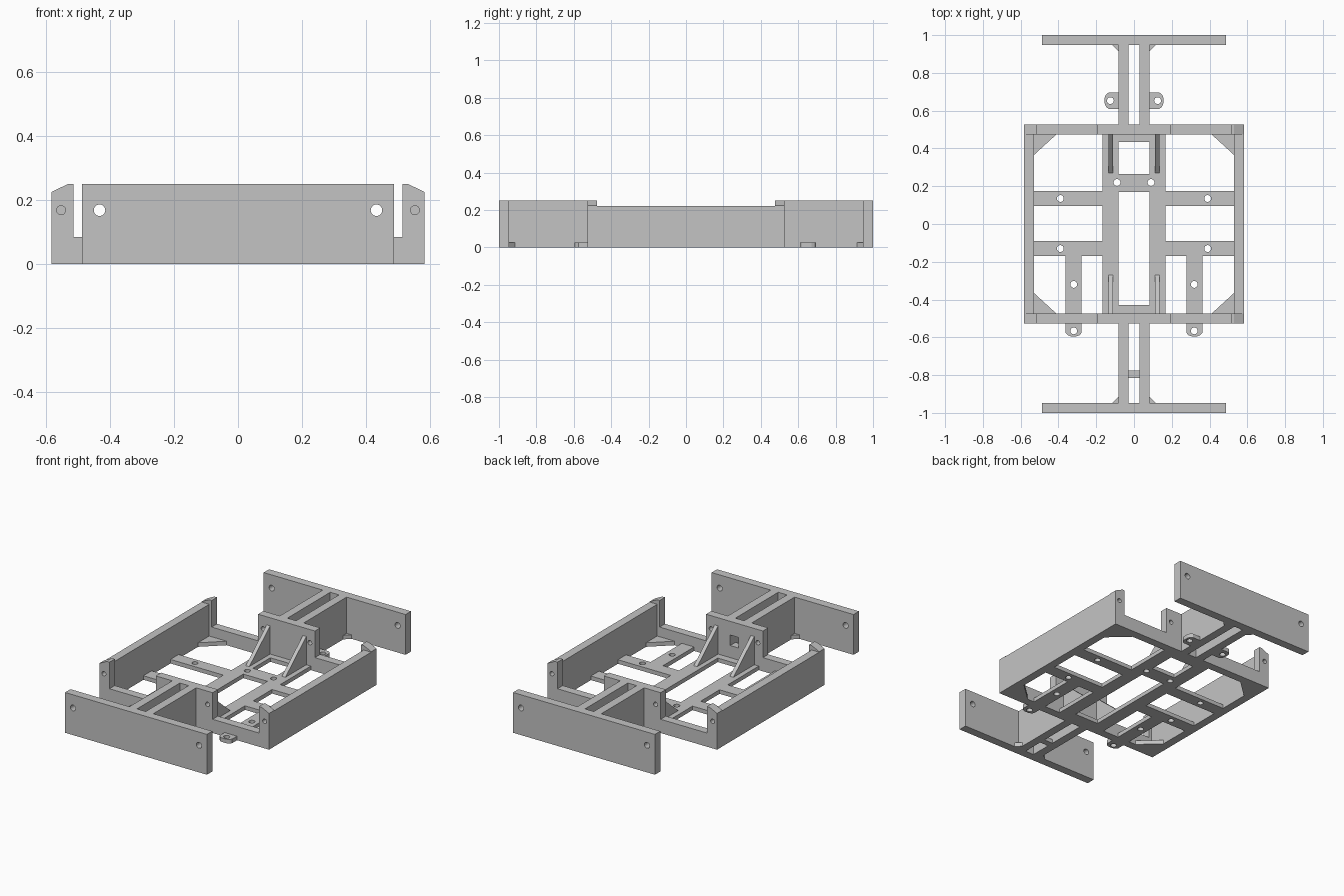
import bpy, bmesh
from math import cos, sin, tau

cube = bpy.data.objects.get("Cube")
if cube:
    bpy.data.objects.remove(cube, do_unlink=True)

GREY = (0.55, 0.55, 0.55, 1)
grey = bpy.data.materials.new("light_grey_plastic")
grey.use_nodes = True
grey.diffuse_color = GREY
grey.node_tree.nodes["Principled BSDF"].inputs["Base Color"].default_value = GREY

FLOOR = 0.025
TOP = 0.25
HOLE_Z = 0.168


def circle(u, v, r=0.018, n=24):
    return [(u + r * cos(tau * i / n), v + r * sin(tau * i / n)) for i in range(n)]


def rect(u0, v0, u1, v1):
    return [(u0, v0), (u1, v0), (u1, v1), (u0, v1)]


def flip(points, s=-1):
    return [(s * u, v) for u, v in points]


def both(loops):
    return loops + [flip(p) for p in loops]


def slab(name, loops, lo, hi, axis="z"):
    """Extrude an outline (first loop) with openings (other loops) along an axis."""
    cu = bpy.data.curves.new(name, "CURVE")
    cu.dimensions = "2D"
    cu.fill_mode = "BOTH"
    cu.extrude = (hi - lo) / 2
    for pts in loops:
        sp = cu.splines.new("POLY")
        sp.points.add(len(pts) - 1)
        for p, (u, v) in zip(sp.points, pts):
            p.co = (u, v, 0, 1)
        sp.use_cyclic_u = True
    tmp = bpy.data.objects.new(name + "_profile", cu)
    bpy.context.collection.objects.link(tmp)
    dg = bpy.context.evaluated_depsgraph_get()
    me = bpy.data.meshes.new_from_object(tmp.evaluated_get(dg))
    bpy.data.objects.remove(tmp, do_unlink=True)
    bm = bmesh.new()
    bm.from_mesh(me)
    bmesh.ops.remove_doubles(bm, verts=bm.verts, dist=1e-5)
    for vert in bm.verts:
        u, v, w = vert.co
        w += (lo + hi) / 2
        vert.co = {"z": (u, v, w), "y": (u, w, v), "x": (w, u, v)}[axis]
    bmesh.ops.recalc_face_normals(bm, faces=bm.faces)
    bm.to_mesh(me)
    bm.free()
    me.name = name
    me.materials.clear()
    me.materials.append(grey)
    for f in me.polygons:
        f.material_index = 0
        f.use_smooth = False
    ob = bpy.data.objects.new(name, me)
    bpy.context.collection.objects.link(ob)
    return ob


# Floor lattice: openings and screw holes on one side, then mirrored
side_openings = [
    [(.167, .175), (.53, .175), (.53, .365), (.41, .475), (.167, .475)],
    rect(.167, -.09, .53, .095),
    rect(.167, -.475, .277, -.17),
    [(.362, -.17), (.362, -.475), (.41, -.475), (.53, -.365), (.53, -.17)],
    circle(.39, .135), circle(.39, -.13), circle(.319, -.32), circle(.09, .22),
]
centre_openings = [rect(-.083, .265, .083, .435), rect(-.083, -.43, .083, .17)]
slab("floor_lattice", [rect(-.555, -.5, .555, .5)] + both(side_openings) + centre_openings,
     0, FLOOR)

# End frames: low sill, raised centre tower and chamfered corner posts
half = [(.195, TOP), (.195, .085), (.513, .085), (.513, TOP),
        (.53, TOP), (.582, .225), (.582, 0)]
frame = half + flip(half)[::-1]
frame_holes = both([circle(.552, HOLE_Z, .014), circle(.16, HOLE_Z, .014)])
slab("back_frame", [frame] + frame_holes, .475, .527, "y")
slab("front_frame", [frame] + frame_holes + [rect(-.029, .1, .029, .165)],
     -.527, -.475, "y")

# Bumper plates at both ends
bumper = [rect(-.487, 0, .487, TOP)] + both([circle(.432, HOLE_Z)])
slab("front_bumper", bumper, -1, -.947, "y")
slab("back_bumper", bumper, .947, 1, "y")

# Small bridge between the front spine beams
slab("front_spine_bridge", [rect(-.03, -.815, .03, -.775)], 0, FLOOR)

for s, side in ((1, "left"), (-1, "right")):
    # Side walls
    slab(side + "_wall", [flip(rect(.53, -.475, .582, .475), s)], 0, .222)

    for e, end in ((-1, "front"), (1, "back")):
        # Spine beams joining the bumpers to the frame
        beam = rect(.03, e * .527, .082, e * .947)
        slab(f"{end}_{side}_spine_beam", [flip(beam, s)], 0, TOP)
        # Low corner fillets where the beams meet the bumpers
        fillet = [(.082, e * .947), (.115, e * .947), (.082, e * .914)]
        slab(f"{end}_{side}_fillet", [flip(fillet, s)], 0, FLOOR)
        # Triangular braces behind the towers
        brace = [(e * .27, FLOOR), (e * .475, FLOOR), (e * .475, .2)]
        x0, x1 = sorted((s * .112, s * .136))
        slab(f"{end}_{side}_tower_brace", [brace], x0, x1, "x")

    # Mounting ears beside the back spine
    ear = [(.082, .61), (.135, .61), (.148, .62), (.155, .637),
           (.155, .67), (.148, .686), (.135, .695), (.082, .695)]
    slab(side + "_back_ear", [flip(ear, s), flip(circle(.125, .653), s)], 0, FLOOR)
    # Rounded mounting tabs in front of the frame
    tab = [(.277, -.527), (.277, -.575), (.287, -.588), (.305, -.595),
           (.334, -.595), (.352, -.588), (.362, -.575), (.362, -.527)]
    slab(side + "_front_tab", [flip(tab, s), flip(circle(.319, -.566), s)], 0, FLOOR)
